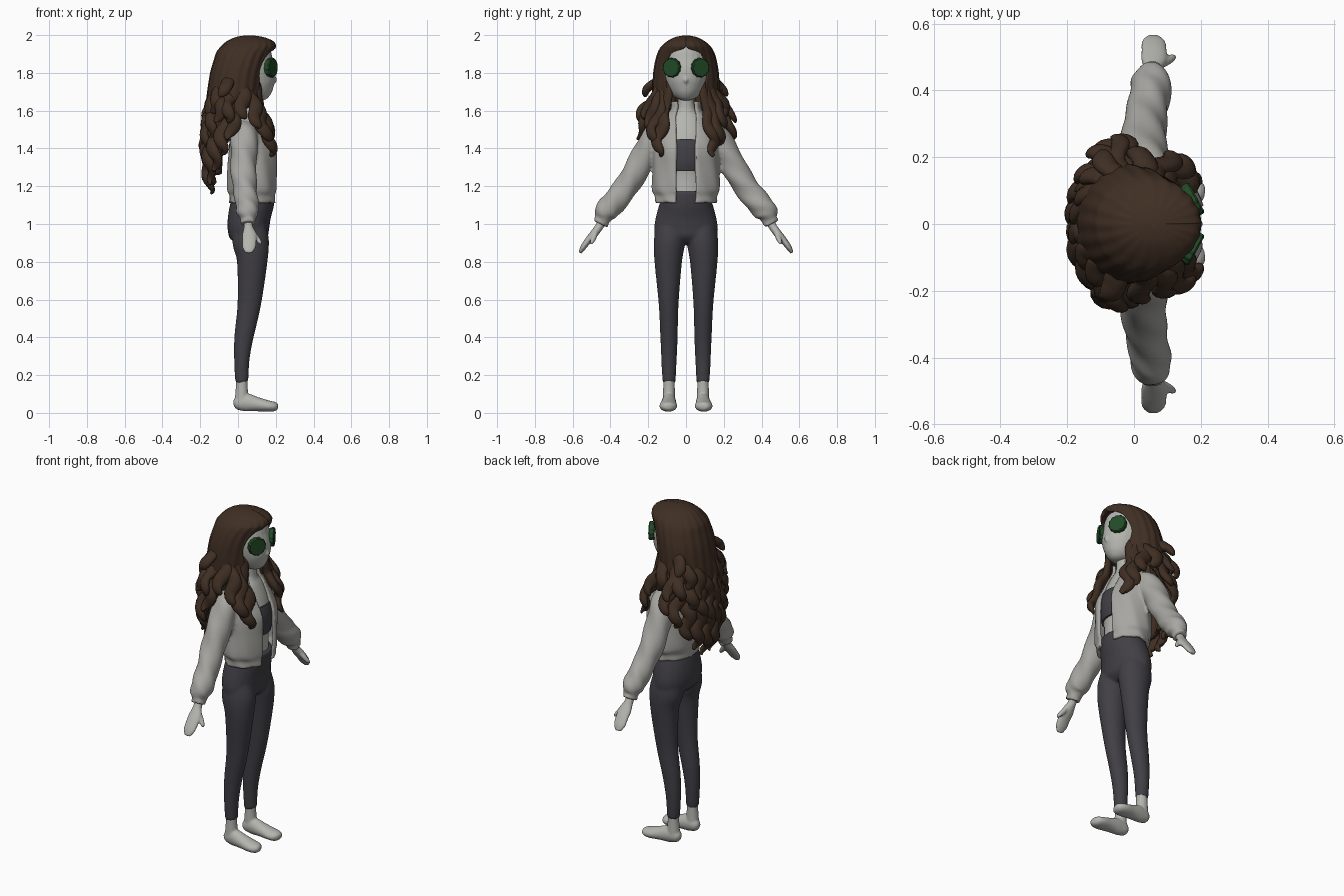
import bpy, bmesh, math, random
from mathutils import Vector

random.seed(4)
if "Cube" in bpy.data.objects:
    bpy.data.objects.remove(bpy.data.objects["Cube"])
X, Z = Vector((1, 0, 0)), Vector((0, 0, 1))


def material(name, r, g, b):
    m = bpy.data.materials.new(name)
    m.use_nodes = True
    m.diffuse_color = (r, g, b, 1)
    bsdf = m.node_tree.nodes["Principled BSDF"]
    bsdf.inputs["Base Color"].default_value = (r, g, b, 1)
    bsdf.inputs["Roughness"].default_value = 0.8
    return m


SKIN = material("pale grey skin", .46, .46, .43)
JACKET = material("light grey cloth", .385, .38, .355)
PANTS = material("charcoal cloth", .053, .050, .060)
HAIR = material("brown hair", .050, .028, .017)
GREEN = material("green button", .016, .068, .020)
DARK = material("dark green thread", .006, .025, .008)


def spline(pts, n):
    """Catmull-Rom samples through tuples of any length."""
    p = [pts[0]] + list(pts) + [pts[-1]]
    out = []
    for i in range(1, len(p) - 2):
        for k in range(n):
            t = k / n
            out.append([.5 * (2 * b + (c - a) * t + (2 * a - 5 * b + 4 * c - d) * t * t
                              + (3 * b - a - 3 * c + d) * t ** 3)
                        for a, b, c, d in zip(*p[i - 1:i + 3])])
    return out + [list(pts[-1])]


def loft(bm, stations, ref=X, n=5, segs=24, ripple=None, opened=False):
    """Elliptical rings (x, y, z, half size along ref, half size across, front gap).
    Opened lofts keep level rings and leave the gap free."""
    st = spline(stations, n) if n > 1 else stations
    cen = [Vector(s[:3]) for s in st]
    rings = []
    for i, s in enumerate(st):
        t = Z if opened else (cen[min(i + 1, len(st) - 1)] - cen[max(i - 1, 0)]).normalized()
        u = (ref - t * ref.dot(t)).normalized()
        v = t.cross(u)
        gap = max(s[5], .004) if opened else 0
        ring = []
        for k in range(segs):
            a = gap + (2 * math.pi - 2 * gap) * k / (segs - 1 if opened else segs)
            f = 1
            if ripple:
                amount, around, along = ripple
                f += amount * math.sin(around * a + along * i)
            ring.append(bm.verts.new(cen[i] + (u * math.cos(a) * s[3] + v * math.sin(a) * s[4]) * f))
        rings.append(ring)
    for r, q in zip(rings, rings[1:]):
        for k in range(segs - 1 if opened else segs):
            j = (k + 1) % segs
            bm.faces.new((r[k], r[j], q[j], q[k]))
    if not opened:
        bm.faces.new(rings[0][::-1])
        bm.faces.new(rings[-1])


def finish(bm, name, mat, voxel=0, thick=0, smooth=4, angle=60):
    bmesh.ops.recalc_face_normals(bm, faces=bm.faces)
    me = bpy.data.meshes.new(name)
    bm.to_mesh(me)
    bm.free()
    ob = bpy.data.objects.new(name, me)
    bpy.context.collection.objects.link(ob)
    me.materials.append(mat)
    for p in me.polygons:
        p.use_smooth = True
    if thick:
        so = ob.modifiers.new("thickness", 'SOLIDIFY')
        so.thickness = thick
        so.offset = -1
    if voxel:
        re = ob.modifiers.new("blend", 'REMESH')
        re.mode, re.voxel_size, re.use_smooth_shade = 'VOXEL', voxel, True
        sm = ob.modifiers.new("soften", 'SMOOTH')
        sm.factor, sm.iterations = .5, smooth
    else:
        bpy.ops.object.select_all(action='DESELECT')
        ob.select_set(True)
        bpy.context.view_layer.objects.active = ob
        bpy.ops.object.shade_smooth_by_angle(angle=math.radians(angle))


# Head with small nose
bm = bmesh.new()
loft(bm, [(.105, 0, 1.655, .02, .02), (.105, 0, 1.667, .06, .05), (.1, 0, 1.69, .088, .075),
          (.088, 0, 1.73, .113, .098), (.072, 0, 1.79, .128, .116), (.06, 0, 1.85, .126, .121),
          (.05, 0, 1.92, .115, .1), (.045, 0, 1.96, .05, .04)])
loft(bm, [(.19, 0, 1.785, .005, .005), (.198, 0, 1.762, .009, .012), (.19, 0, 1.745, .005, .006)])
finish(bm, "head", SKIN, voxel=.006, smooth=4)

# Torso and neck
bm = bmesh.new()
loft(bm, [(.08, 0, 1.1, .10, .11), (.08, 0, 1.25, .095, .11), (.085, 0, 1.36, .105, .12),
          (.075, 0, 1.46, .095, .125), (.065, 0, 1.55, .07, .1), (.065, 0, 1.6, .05, .055),
          (.07, 0, 1.65, .042, .042), (.075, 0, 1.72, .042, .042)])
finish(bm, "torso", SKIN)

# Cropped top
bm = bmesh.new()
loft(bm, [(.085, 0, 1.285, .105, .118), (.087, 0, 1.33, .114, .125), (.087, 0, 1.38, .114, .13),
          (.085, 0, 1.41, .110, .132), (.082, 0, 1.437, .104, .13)], n=4)
finish(bm, "crop_top", PANTS)

# Trousers: two legs blended into the hips
bm = bmesh.new()
for s in (1, -1):
    loft(bm, [(.02, s * .09, .16, .035, .035), (.02, s * .09, .28, .041, .041),
              (.031, s * .09, .4, .051, .046), (.06, s * .092, .58, .063, .053),
              (.075, s * .094, .8, .081, .073), (.068, s * .088, .9, .097, .083),
              (.06, s * .08, .98, .09, .078)])
loft(bm, [(.065, 0, .895, .06, .11), (.062, 0, .93, .1, .16), (.055, 0, .98, .111, .169),
          (.062, 0, 1.05, .113, .157), (.079, 0, 1.12, .114, .137), (.085, 0, 1.18, .113, .125)])
finish(bm, "trousers", PANTS, voxel=.008, smooth=8)

# Jacket shell open at the front, with collar, hem and puffed sleeves
bm = bmesh.new()
loft(bm, [(.08, 0, 1.112, .128, .166, .33), (.08, 0, 1.15, .126, .165, .33), (.077, 0, 1.185, .134, .18, .3),
          (.079, 0, 1.3, .134, .176, .3), (.082, 0, 1.4, .130, .172, .3), (.065, 0, 1.48, .112, .165, .33),
          (.055, 0, 1.55, .09, .135, .42), (.055, 0, 1.6, .075, .085, .7), (.06, 0, 1.65, .07, .078, .75)],
     segs=48, opened=True, ripple=(.014, 9, .35))
for s in (1, -1):
    loft(bm, [(.04, s * .11, 1.52, .055, .04), (.035, s * .158, 1.47, .072, .066),
              (.03, s * .213, 1.375, .070, .070), (.03, s * .274, 1.265, .068, .067),
              (.038, s * .333, 1.175, .062, .065), (.048, s * .39, 1.105, .062, .065),
              (.052, s * .428, 1.06, .058, .06), (.053, s * .442, 1.025, .04, .042),
              (.054, s * .454, 1.0, .04, .042)], ripple=(.05, 3, .8))
finish(bm, "jacket", JACKET, voxel=.008, thick=.02, smooth=3)

for s, side in ((1, "left"), (-1, "right")):
    # Hand with thumb
    bm = bmesh.new()
    loft(bm, [(.054, s * .435, 1.03, .024, .024), (.055, s * .46, .985, .024, .022),
              (.06, s * .49, .945, .038, .021), (.06, s * .52, .91, .038, .018),
              (.058, s * .545, .875, .035, .015), (.057, s * .562, .848, .018, .008)])
    loft(bm, [(.07, s * .475, .965, .014, .014), (.095, s * .487, .93, .015, .014),
              (.115, s * .498, .905, .011, .011), (.122, s * .503, .893, .004, .004)], segs=12)
    finish(bm, side + "_hand", SKIN, voxel=.005, smooth=3)

    # Foot and ankle
    bm = bmesh.new()
    loft(bm, [(.022, s * .09, .19, .03, .03), (.02, s * .09, .13, .032, .031), (.02, s * .09, .06, .038, .033)])
    loft(bm, [(-.024, s * .088, .05, .015, .015), (-.005, s * .088, .052, .036, .03),
              (.04, s * .09, .056, .048, .037), (.1, s * .092, .046, .038, .042),
              (.16, s * .094, .036, .030, .047), (.195, s * .093, .033, .025, .038),
              (.211, s * .091, .031, .013, .018)], ref=Z)
    finish(bm, side + "_foot", SKIN, voxel=.006)

    # Button eye with scalloped rim and thread holes
    d = Vector((math.cos(.5), s * math.sin(.5), 0))
    c = Vector((.178, s * .075, 1.828))

    def disc(bm, off, profile, ripple=None, segs=48):
        loft(bm, [(*(c + off + d * h), r, r) for h, r in profile], ref=Z, n=1, segs=segs, ripple=ripple)
    bm = bmesh.new()
    disc(bm, Vector(), [(-.02, .046), (-.004, .051), (.006, .051), (.011, .046), (.011, .037), (.007, .034)],
         ripple=(.035, 12, 0), segs=72)
    finish(bm, side + "_button_eye", GREEN, angle=35)
    bm = bmesh.new()
    across = Z.cross(d)
    for i in range(4):
        a = math.pi / 4 + i * math.pi / 2
        disc(bm, (Z * math.sin(a) + across * math.cos(a)) * .012, [(.004, .006), (.009, .006)], segs=12)
    finish(bm, side + "_button_holes", DARK, angle=35)

# Hair cap: round crown with a face opening below it, and a curtain behind the neck
bm = bmesh.new()
loft(bm, [(.06, 0, 1.998, .002, .001, 0), (.06, 0, 1.997, .03, .02, 0), (.062, 0, 1.988, .078, .06, 0),
          (.064, 0, 1.968, .122, .098, 0), (.058, 0, 1.945, .142, .125, 0), (.048, 0, 1.928, .148, .138, .1),
          (.036, 0, 1.908, .150, .148, .5), (.022, 0, 1.87, .148, .160, .68), (.003, 0, 1.8, .149, .172, .74),
          (-.012, 0, 1.7, .15, .177, .62), (-.03, 0, 1.62, .14, .178, .95), (-.045, 0, 1.5, .125, .17, 1.75),
          (-.05, 0, 1.36, .11, .15, 1.95), (-.06, 0, 1.26, .08, .11, 2.1)],
     segs=140, opened=True, ripple=(.012, 20, .05))
finish(bm, "hair_cap", HAIR, thick=.02)

# Wavy locks: (angle from the face in degrees, tip x, tip y, tip z)
LOCKS = [(45, .18, .145, 1.36), (57, .155, .18, 1.42), (69, .11, .195, 1.51),
         (84, .03, .215, 1.56), (98, -.04, .25, 1.45), (112, -.085, .225, 1.37), (130, -.115, .16, 1.28),
         (149, -.135, .095, 1.21), (168, -.14, .035, 1.16)]


def lock(bm, deg, tip, top, width, bulge):
    a = math.radians(deg)
    out = Vector((math.cos(a), math.sin(a), 0))
    side = Vector((-out.y, out.x, 0))
    tip = Vector(tip)
    head = Vector((.005, 0, 0))
    p0 = head + out * .125 + Z * top
    p1 = head + out * .152 + Z * (top * .55 + tip.z * .45)
    p2 = p1.lerp(tip, .55) + out * bulge
    path = spline([tuple(p) for p in (p0, p1, p2, tip)], 10)
    phase = random.uniform(0, 6.28)
    waves = (top - tip.z) / .17
    st = []
    for i, p in enumerate(path):
        t = i / (len(path) - 1)
        w = 2 * math.pi * waves * t + phase
        q = Vector(p) + side * .016 * math.sin(w) * min(1, t * 2) + out * .012 * math.cos(w) * t
        r = width * min(1, .4 + 1.4 * t) * (1 - t ** 6 * .8)
        st.append((*q, r * .65, r))
    loft(bm, st, ref=out, n=1, segs=12)


for s, side in ((1, "left"), (-1, "right")):
    bm = bmesh.new()
    for deg, x, y, z in LOCKS:
        back = deg > 105
        lock(bm, s * deg, (x, s * y, z), 1.82, .040, .03 if back else .018)
        # Shorter outer layers
        if deg > 90:
            k = .17 if back else .09
            lock(bm, s * (deg + 7), (x * 1.1 - .015, s * y, z + k), 1.82, .037, .02)
        if back:
            lock(bm, s * (deg - 4), (x * 1.05 - .02, s * y, z + .31), 1.83, .037, .01)
    finish(bm, side + "_hair_locks", HAIR)
